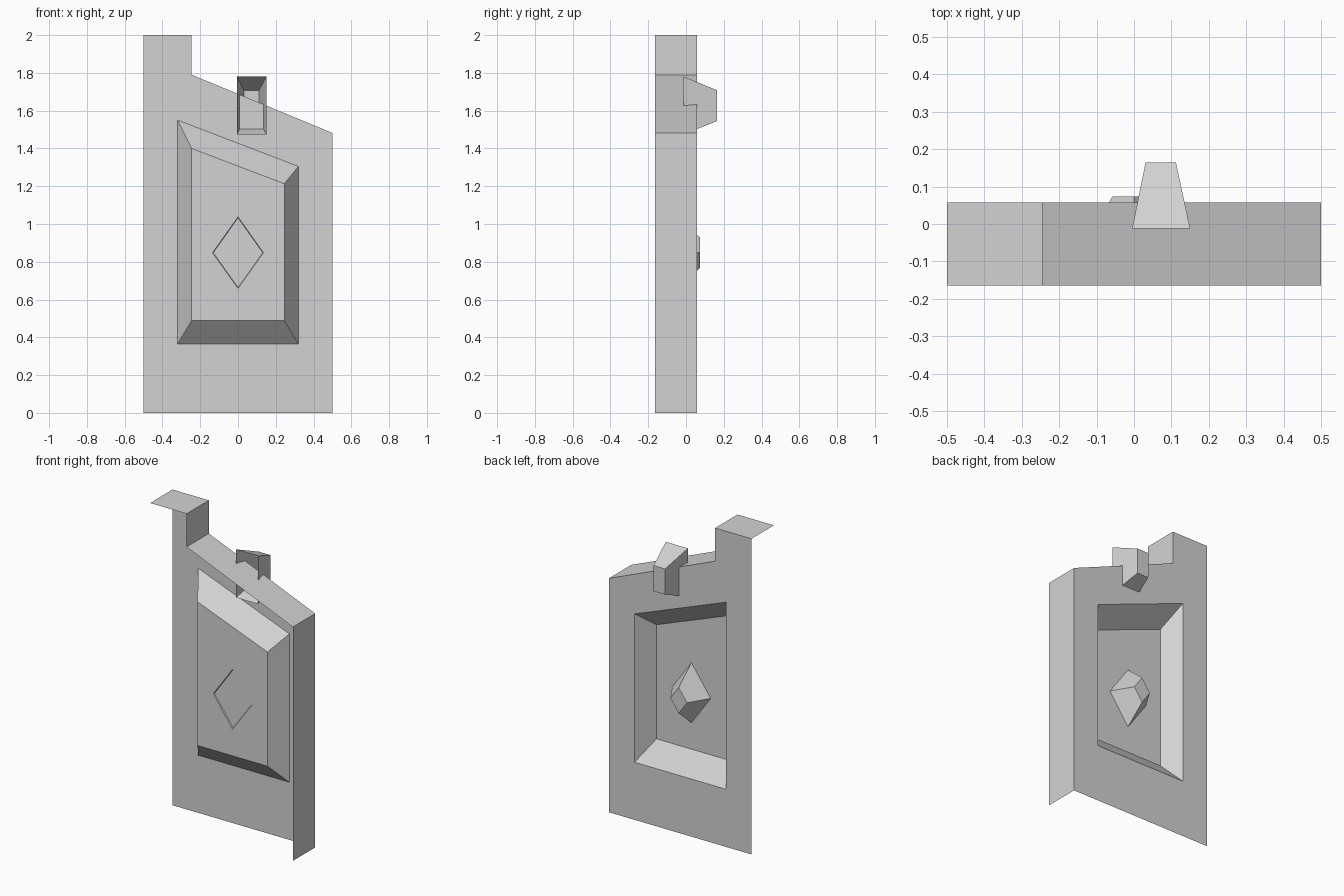
import bpy
import bmesh

cube = bpy.data.objects.get("Cube")
if cube:
    bpy.data.objects.remove(cube, do_unlink=True)

# One plain grey for everything
grey = bpy.data.materials.new("plain_grey")
grey.use_nodes = True
COLOUR = (0.65, 0.65, 0.65, 1)
grey.diffuse_color = COLOUR
grey.node_tree.nodes["Principled BSDF"].inputs["Base Color"].default_value = COLOUR

FRONT, BACK = -0.165, 0.058
FLOOR = -0.055


def ring(bm, points, y):
    """Vertices of an (x, z) outline placed at depth y."""
    return [bm.verts.new((x, y, z)) for x, z in points]


def bridge(bm, a, b, sides=None):
    """Quads between two matching rings, optionally only some sides."""
    n = len(a)
    for i in (range(n) if sides is None else sides):
        j = (i + 1) % n
        bm.faces.new((a[i], a[j], b[j], b[i]))


def fill_with_hole(bm, outer, inner):
    """Flat face between two loops, turned towards the back."""
    edges = []
    for loop in (outer, inner):
        for i, v in enumerate(loop):
            w = loop[(i + 1) % len(loop)]
            edges.append(bm.edges.get((v, w)) or bm.edges.new((v, w)))
    result = bmesh.ops.triangle_fill(bm, edges=edges, use_beauty=True)
    for f in result["geom"]:
        if isinstance(f, bmesh.types.BMFace):
            f.normal_update()
            if f.normal.y < 0:
                f.normal_flip()


def finish(bm, name):
    mesh = bpy.data.meshes.new(name)
    bm.to_mesh(mesh)
    bm.free()
    mesh.materials.append(grey)
    obj = bpy.data.objects.new(name, mesh)
    bpy.context.collection.objects.link(obj)
    return obj


def box(x0, x1, z0, z1):
    return [(x0, z0), (x1, z0), (x1, z1), (x0, z1)]


def diamond(half_width, half_height, z=0.848):
    return [(0, z - half_height), (half_width, z), (0, z + half_height), (-half_width, z)]


# Panel shell: back wall, side and top strips, sunken field
outline = [(-0.5, 0), (0.5, 0), (0.5, 1.482), (-0.245, 1.79), (-0.245, 2), (-0.5, 2)]
opening = [(-0.32, 0.365), (0.32, 0.365), (0.32, 1.305), (-0.32, 1.55)]
field = [(-0.245, 0.49), (0.245, 0.49), (0.245, 1.213), (-0.245, 1.40)]

bm = bmesh.new()
back_edge = ring(bm, outline, BACK)
front_edge = ring(bm, outline, FRONT)
bridge(bm, back_edge, front_edge, sides=range(1, 5))
for v in [v for v in front_edge if not v.link_faces]:
    bm.verts.remove(v)
opening_ring = ring(bm, opening, BACK)
field_ring = ring(bm, field, FLOOR)
bridge(bm, field_ring, opening_ring)
fill_with_hole(bm, back_edge, opening_ring)
fill_with_hole(bm, field_ring, ring(bm, diamond(0.135, 0.19), FLOOR))
finish(bm, "panel_shell")

# Diamond stud with a shallow dished underside
bm = bmesh.new()
stud_base = ring(bm, diamond(0.135, 0.19), FLOOR)
stud_top = ring(bm, diamond(0.058, 0.082), 0.073)
stud_dish = ring(bm, diamond(0.131, 0.184), FLOOR + 0.006)
bridge(bm, stud_top, stud_base)
bm.faces.new(stud_top[::-1])
bridge(bm, stud_base, stud_dish)
bm.faces.new(stud_dish)
finish(bm, "diamond_stud")

# Tapered latch block, open at its wide end
bm = bmesh.new()
latch_wide = ring(bm, box(-0.005, 0.15, 1.475, 1.78), -0.012)
latch_narrow = ring(bm, box(0.031, 0.112, 1.545, 1.708), 0.165)
bridge(bm, latch_narrow, latch_wide)
bm.faces.new(latch_narrow[::-1])
finish(bm, "latch_block")
